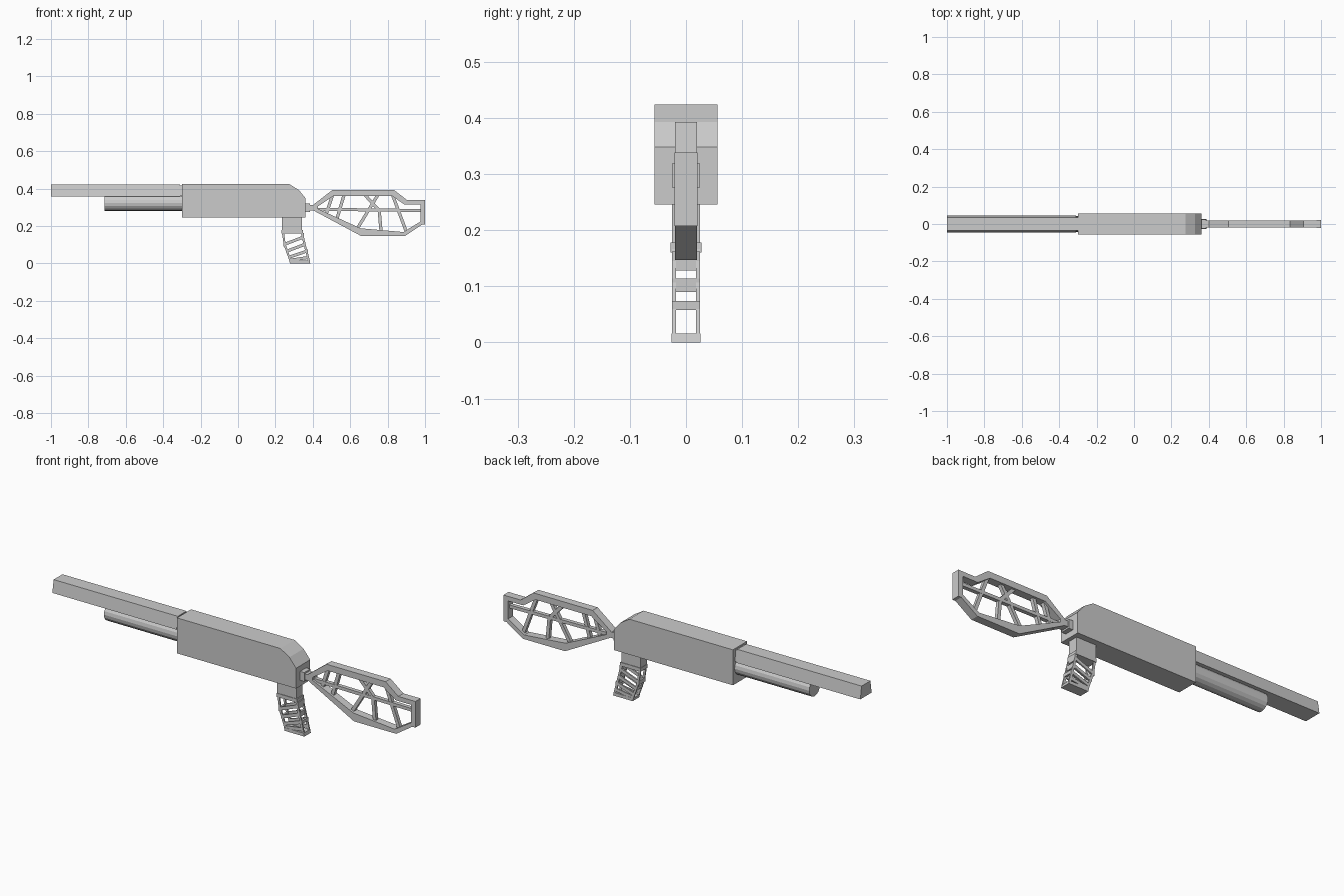
import bpy, bmesh, math
from mathutils import Vector

if "Cube" in bpy.data.objects:
    bpy.data.objects.remove(bpy.data.objects["Cube"])


def finish(name, bm):
    bmesh.ops.recalc_face_normals(bm, faces=bm.faces)
    me = bpy.data.meshes.new(name)
    bm.to_mesh(me)
    bm.free()
    ob = bpy.data.objects.new(name, me)
    bpy.context.collection.objects.link(ob)
    return ob


def add_prism(bm, pts, y0, y1):
    """Extrude an x-z outline from y0 to y1."""
    f = bm.faces.new([bm.verts.new((x, y0, z)) for x, z in pts])
    g = bmesh.ops.extrude_face_region(bm, geom=[f])["geom"]
    bmesh.ops.translate(bm, vec=(0, y1 - y0, 0),
                        verts=[v for v in g if isinstance(v, bmesh.types.BMVert)])


def prism(name, pts, half):
    bm = bmesh.new()
    add_prism(bm, pts, -half, half)
    return finish(name, bm)


def add_beam(bm, p, q, thick, y0, y1):
    """Straight bar between two x-z points."""
    p, q = Vector(p), Vector(q)
    d = (q - p).normalized()
    n = Vector((-d.y, d.x)) * thick / 2
    add_prism(bm, [p + n, q + n, q - n, p - n], y0, y1)


def rect(x0, x1, z0, z1):
    return [(x0, z0), (x1, z0), (x1, z1), (x0, z1)]


# Receiver with sloped rear, and the short neck to the stock
prism("receiver", [(-.30, .246), (.362, .246), (.362, .348), (.325, .393),
                   (.275, .424), (-.30, .424)], .056)
prism("stock_neck", rect(.355, .385, .275, .32), .024)
prism("stock_neck_tip", rect(.38, .415, .283, .312), .02)


# Barrel: trapezoid section along x, slightly wider at the bottom
def barrel(name, x0, x1, top, bottom, z0, z1):
    bm = bmesh.new()
    f = bm.faces.new([bm.verts.new((x0, y, z)) for y, z in
                      [(-bottom, z0), (bottom, z0), (top, z1), (-top, z1)]])
    g = bmesh.ops.extrude_face_region(bm, geom=[f])["geom"]
    bmesh.ops.translate(bm, vec=(x1 - x0, 0, 0),
                        verts=[v for v in g if isinstance(v, bmesh.types.BMVert)])
    return finish(name, bm)


barrel("barrel", -1.0, -.31, .035, .045, .358, .421)
barrel("barrel_joint", -.312, -.298, .034, .04, .36, .416)

# Magazine tube under the barrel
bpy.ops.mesh.primitive_cylinder_add(vertices=16, radius=.043, depth=.42,
                                    location=(-.505, 0, .324),
                                    rotation=(0, math.pi / 2, 0))
bpy.context.object.name = "magazine_tube"

# Grip: solid top block, collar and base plate
prism("grip_block", rect(.235, .342, .165, .25), .025)
prism("grip_collar", rect(.233, .347, .16, .178), .028)
prism("grip_base", [(.278, 0), (.387, 0), (.383, .016), (.274, .016)], .026)

# Grip cage: corner posts, slanted side bars, cross bars front and rear
bm = bmesh.new()
front = [(.24, .168), (.25, .10), (.282, .01)]
rear = [(.341, .168), (.352, .12), (.38, .01)]
for s in (-1, 1):
    y0, y1 = sorted((s * .018, s * .025))
    for path in (front, rear):
        for p, q in zip(path, path[1:]):
            add_beam(bm, p, q, .011, y0, y1)
    for p, q in [((.248, .102), (.347, .14)), ((.262, .066), (.357, .102)),
                 ((.274, .034), (.368, .066)), ((.282, .018), (.376, .032))]:
        add_beam(bm, p, q, .016, y0, y1)
for x, z, h in [(.248, .10, .02), (.262, .066, .016),
                (.347, .145, .034), (.356, .102, .024), (.368, .066, .016)]:
    add_prism(bm, rect(x - .005, x + .005, z - h / 2, z + h / 2), -.025, .025)
finish("grip_cage", bm)

# Stock frame: outer and inner outlines joined into a ring
outer = [(.40, .312), (.505, .393), (.834, .393), (.905, .338), (.985, .338),
         (.985, .208), (.893, .147), (.658, .147), (.40, .285)]
inner = [(.428, .306), (.513, .362), (.822, .362), (.89, .315), (.975, .315),
         (.975, .224), (.884, .168), (.655, .188), (.428, .292)]
bm = bmesh.new()
rings = [[bm.verts.new((x, y, z)) for x, z in pts]
         for pts, y in [(outer, -.02), (outer, .02), (inner, .02), (inner, -.02)]]
n = len(outer)
for a, b in zip(rings, rings[1:] + rings[:1]):
    for i in range(n):
        j = (i + 1) % n
        bm.faces.new((a[i], a[j], b[j], b[i]))
finish("stock_frame", bm)

# Butt plate
prism("butt_plate", rect(.975, 1.0, .207, .338), .0205)

# Stock lattice: long centre bar and thin diagonal struts
bm = bmesh.new()
add_beam(bm, (.41, .29), (.98, .283), .016, -.01, .01)
for p, q in [((.505, .365), (.467, .25)), ((.568, .37), (.525, .225)),
             ((.675, .37), (.755, .284)), ((.75, .37), (.637, .185)),
             ((.755, .284), (.765, .17)), ((.825, .37), (.90, .17))]:
    add_beam(bm, p, q, .017, -.009, .009)
finish("stock_struts", bm)
